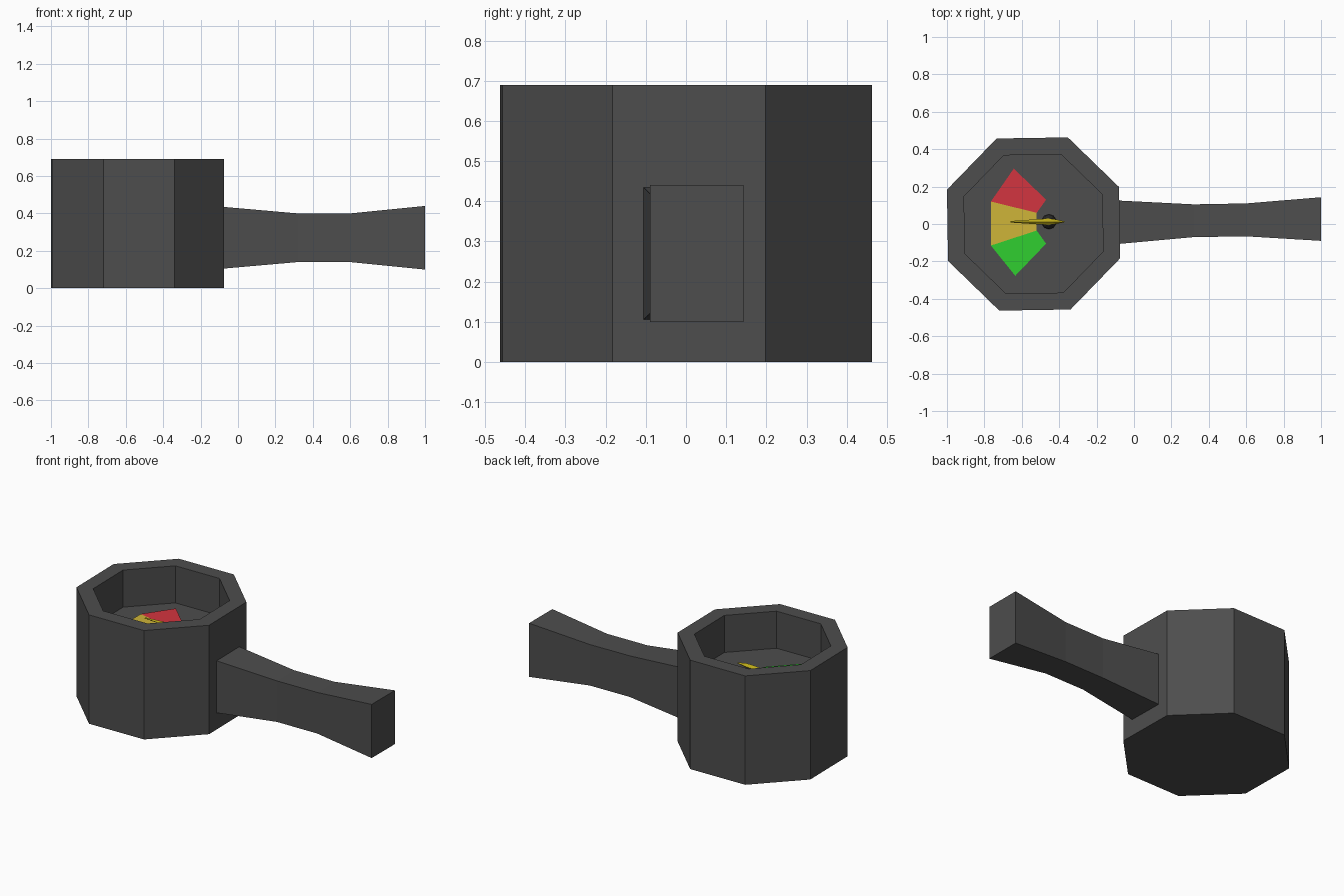
import bpy, bmesh, math

if "Cube" in bpy.data.objects:
    bpy.data.objects.remove(bpy.data.objects["Cube"])

CX = -0.537          # centre of the pot
FLOOR = 0.455        # height of the recessed dial


def material(name, rgb):
    m = bpy.data.materials.new(name)
    m.diffuse_color = (*rgb, 1)
    m.use_nodes = True
    m.node_tree.nodes["Principled BSDF"].inputs["Base Color"].default_value = m.diffuse_color
    return m


def loft(name, rings, mat, cap_start=True, cap_end=True):
    """Skin a list of equal-length point rings into one flat-shaded object."""
    bm = bmesh.new()
    loops = [[bm.verts.new(p) for p in ring] for ring in rings]
    n = len(loops[0])
    for a, b in zip(loops, loops[1:]):
        for i in range(n):
            j = (i + 1) % n
            bm.faces.new((a[i], a[j], b[j], b[i]))
    if cap_start:
        bm.faces.new(loops[0][::-1])
    if cap_end:
        bm.faces.new(loops[-1])
    bmesh.ops.remove_doubles(bm, verts=bm.verts, dist=1e-5)
    bmesh.ops.recalc_face_normals(bm, faces=bm.faces)
    me = bpy.data.meshes.new(name)
    bm.to_mesh(me)
    bm.free()
    me.materials.append(mat)
    ob = bpy.data.objects.new(name, me)
    bpy.context.collection.objects.link(ob)
    return ob


def octagon(r, z):
    angles = [math.radians(23.4 + 45 * k) for k in range(8)]
    return [(CX + r * math.cos(a), r * math.sin(a), z) for a in angles]


dark = material("dark_grey", (0.075, 0.075, 0.075))
black = material("near_black", (0.02, 0.02, 0.02))
red = material("red", (0.65, 0.035, 0.05))
amber = material("amber", (0.62, 0.46, 0.04))
green = material("green", (0.03, 0.62, 0.03))
gold = material("needle_yellow", (0.5, 0.4, 0.01))

# Octagonal pot with a recessed dial floor
loft("pot", [octagon(0.498, 0), octagon(0.498, 0.69),
             octagon(0.40, 0.69), octagon(0.40, FLOOR)], dark)

# Waisted handle: x, y min, y max, z min, z max
stations = [(-0.078, -0.106, 0.125, 0.105, 0.435),
            (0.32, -0.07, 0.105, 0.14, 0.40),
            (0.60, -0.066, 0.11, 0.14, 0.40),
            (1.0, -0.09, 0.143, 0.10, 0.44)]
loft("handle", [[(x, y0, z0), (x, y1, z0), (x, y1, z1), (x, y0, z1)]
                for x, y0, y1, z0, z1 in stations], dark)

# Three coloured dial segments lying on the floor
segments = {
    "dial_red": (red, [(-0.765, 0.12), (-0.52, 0.06), (-0.47, 0.13), (-0.643, 0.296)]),
    "dial_amber": (amber, [(-0.765, -0.115), (-0.52, -0.035), (-0.52, 0.06), (-0.765, 0.12)]),
    "dial_green": (green, [(-0.635, -0.277), (-0.47, -0.105), (-0.52, -0.035), (-0.765, -0.115)]),
}
for name, (mat, pts) in segments.items():
    loft(name, [[(x, y, z) for x, y in pts] for z in (FLOOR - 0.003, FLOOR + 0.006)], mat)

# Needle pivot
bpy.ops.mesh.primitive_uv_sphere_add(segments=10, ring_count=6, radius=0.04,
                                     location=(-0.455, 0.012, FLOOR + 0.01))
pivot = bpy.context.object
pivot.name = "needle_pivot"
pivot.data.materials.append(black)

# Needle: long four-sided spindle over the pivot
needle = [(-0.66, 0.004, 0.004), (-0.47, 0.017, 0.014), (-0.43, 0.015, 0.014), (-0.37, 0.002, 0.003)]
loft("needle", [[(x, 0.012 - w, 0.505), (x, 0.012, 0.505 - h),
                 (x, 0.012 + w, 0.505), (x, 0.012, 0.505 + h)]
                for x, w, h in needle], gold)
